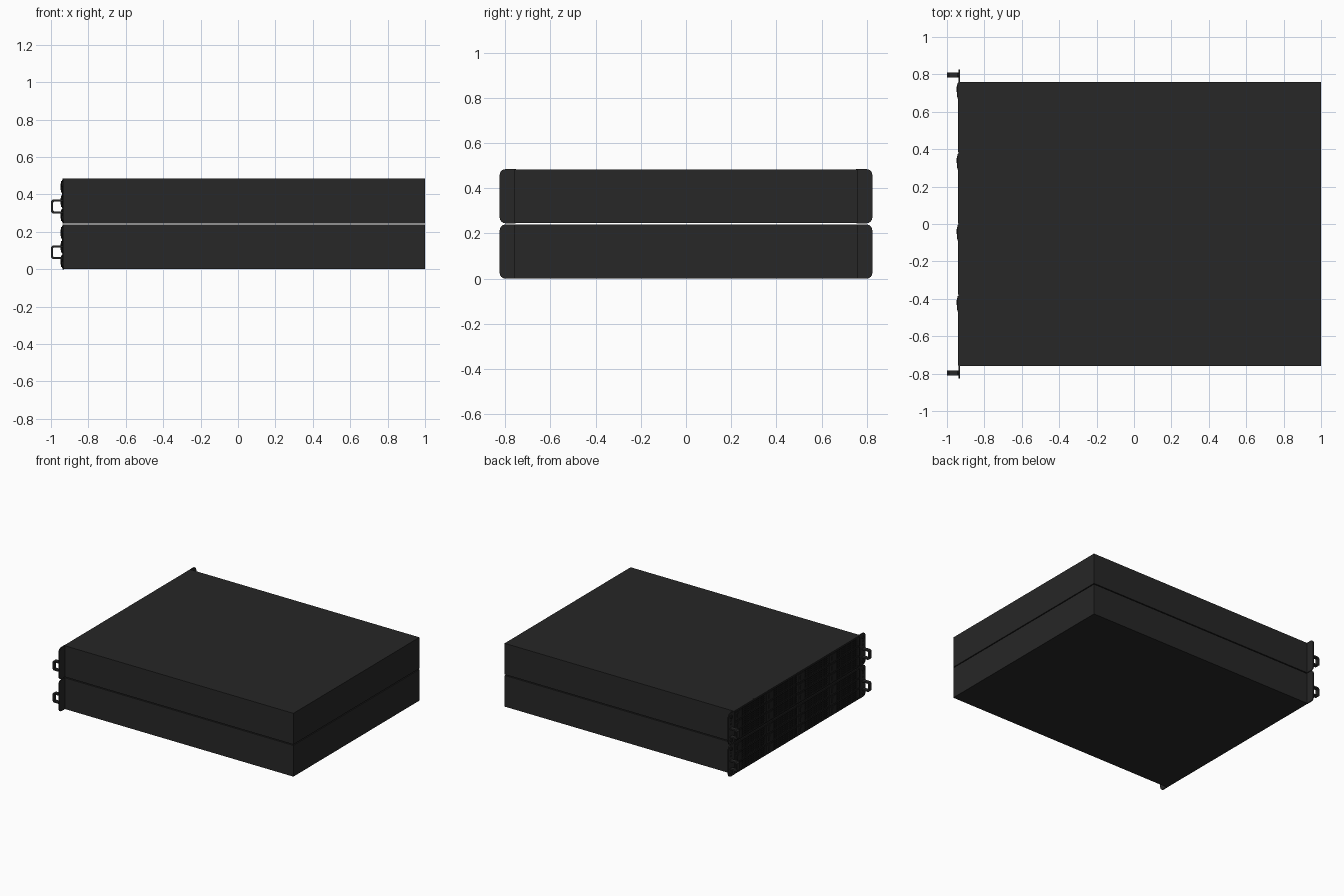
import bpy, bmesh, math
from mathutils import Vector

if "Cube" in bpy.data.objects:
    bpy.data.objects.remove(bpy.data.objects["Cube"])

H, PITCH = 0.239, 0.245          # unit height and stacking pitch
W = 0.76                         # half width of the chassis
COLS, ROWS = 4, 3                # drive bays


def material(name, v):
    m = bpy.data.materials.new(name)
    m.diffuse_color = (v, v, v, 1)
    m.use_nodes = True
    m.node_tree.nodes["Principled BSDF"].inputs["Base Color"].default_value = m.diffuse_color
    return m


dark = material("dark_metal", 0.02)
black = material("black_plastic", 0.014)


def box(bm, x0, x1, y0, y1, z0, z1):
    r = bmesh.ops.create_cube(bm, size=1)
    for v in r["verts"]:
        v.co = Vector(((x0 + x1) / 2 + v.co.x * (x1 - x0),
                       (y0 + y1) / 2 + v.co.y * (y1 - y0),
                       (z0 + z1) / 2 + v.co.z * (z1 - z0)))


def prism(bm, pts, offset):
    """Extrude a closed outline (3D points) along offset."""
    face = bm.faces.new([bm.verts.new(p) for p in pts])
    ext = bmesh.ops.extrude_face_region(bm, geom=[face], use_keep_orig=True)
    for g in ext["geom"]:
        if isinstance(g, bmesh.types.BMVert):
            g.co += Vector(offset)
    bmesh.ops.recalc_face_normals(bm, faces=bm.faces)


def disc(bm, x0, x1, y, z, r, n=16):
    prism(bm, [(x0, y + r * math.cos(2 * math.pi * i / n),
                z + r * math.sin(2 * math.pi * i / n)) for i in range(n)],
          (x1 - x0, 0, 0))


def rounded(y0, y1, z0, z1, r, n=4):
    """Rounded rectangle outline as (a, b) pairs."""
    out = []
    for k, (cy, cz) in enumerate([(y1 - r, z1 - r), (y0 + r, z1 - r),
                                  (y0 + r, z0 + r), (y1 - r, z0 + r)]):
        for i in range(n + 1):
            a = math.pi / 2 * (k + i / n)
            out.append((cy + r * math.cos(a), cz + r * math.sin(a)))
    return out


def to_mesh(bm, name, mat):
    me = bpy.data.meshes.new(name)
    bm.to_mesh(me)
    bm.free()
    me.materials.append(mat)
    return me


def place(me, name, loc=(0, 0, 0), mirror=False):
    ob = bpy.data.objects.new(name, me)
    bpy.context.collection.objects.link(ob)
    ob.location = loc
    if mirror:
        m = ob.modifiers.new("mirror", "MIRROR")
        m.use_axis = (False, True, False)
    return ob


# chassis: closed box with a raised frame around the drive bays
bm = bmesh.new()
box(bm, -0.93, 1.0, -W, W, 0.001, H)
for z0, z1 in ((0.001, 0.005), (H - 0.004, H)):
    box(bm, -0.938, -0.93, -W, W, z0, z1)
for s in (-1, 1):
    box(bm, -0.938, -0.93, s * W - 0.003, s * W + 0.003, 0.001, H)
chassis = to_mesh(bm, "chassis", dark)

# drive carrier: rim, grille bars, latch with release button
pw, ph = 2 * W / COLS, (H - 0.01) / ROWS
w, h = pw - 0.008, ph - 0.005
bm = bmesh.new()
F, B, t = -0.942, -0.93, 0.005
box(bm, F, B, 0, w, 0, t)
box(bm, F, B, 0, w, h - t, h)
box(bm, F, B, 0, t, t, h - t)
g1 = w - 0.085                                   # grille / latch border
for i in range(1, 19):
    y = t + (g1 - t) * i / 19
    box(bm, F + 0.002, B, y - 0.002, y + 0.002, t, h - t)
for k in (1, 2, 3):
    z = t + (h - 2 * t) * k / 4
    box(bm, F + 0.003, B, t, g1, z - 0.002, z + 0.002)
prism(bm, [(B, g1, t), (F, g1, t), (-0.946, g1 + 0.012, t),
           (-0.946, w - 0.015, t), (F, w, t), (B, w, t)], (0, 0, h - 2 * t))
prism(bm, [(-0.946, y, z) for y, z in
           rounded(w - 0.05, w - 0.022, 0.018, h - 0.018, 0.006)], (-0.002, 0, 0))
carrier = to_mesh(bm, "drive_carrier", black)

# mounting ear with rounded corners
bm = bmesh.new()
prism(bm, [(-0.938, y, z) for y, z in rounded(0.73, 0.825, 0.0, H + 0.001, 0.026)],
      (0.008, 0, 0))
ear = to_mesh(bm, "mounting_ear", dark)

# ear fittings: thumb screws, buttons, control strip
bm = bmesh.new()
for z in (0.03, H - 0.03):
    disc(bm, -0.938, -0.944, 0.795, z, 0.013)
for z in (0.155, 0.18):
    disc(bm, -0.938, -0.941, 0.795, z, 0.007, 12)
fittings = to_mesh(bm, "ear_fittings", black)

# pull handle: open loop outline extruded across the ear
outer = [(-0.936, 0.054), (-0.99, 0.054), (-1.0, 0.064), (-1.0, 0.118),
         (-0.99, 0.128), (-0.936, 0.128)]
inner = [(-0.936, 0.117), (-0.984, 0.117), (-0.989, 0.112), (-0.989, 0.07),
         (-0.984, 0.065), (-0.936, 0.065)]
bm = bmesh.new()
prism(bm, [(x, 0.783, z) for x, z in outer + inner], (0, 0.027, 0))
handle = to_mesh(bm, "pull_handle", dark)

# stack the two units
for u, label in enumerate(("lower", "upper")):
    z = u * PITCH
    place(chassis, label + "_chassis", (0, 0, z))
    place(ear, label + "_mounting_ears", (0, 0, z), True)
    place(fittings, label + "_ear_fittings", (0, 0, z), True)
    place(handle, label + "_pull_handles", (0, 0, z), True)
    for c in range(COLS):
        for r in range(ROWS):
            place(carrier, f"{label}_drive_carrier_{c}_{r}",
                  (0, -W + pw * c + 0.004, z + 0.005 + ph * r + 0.0025))
